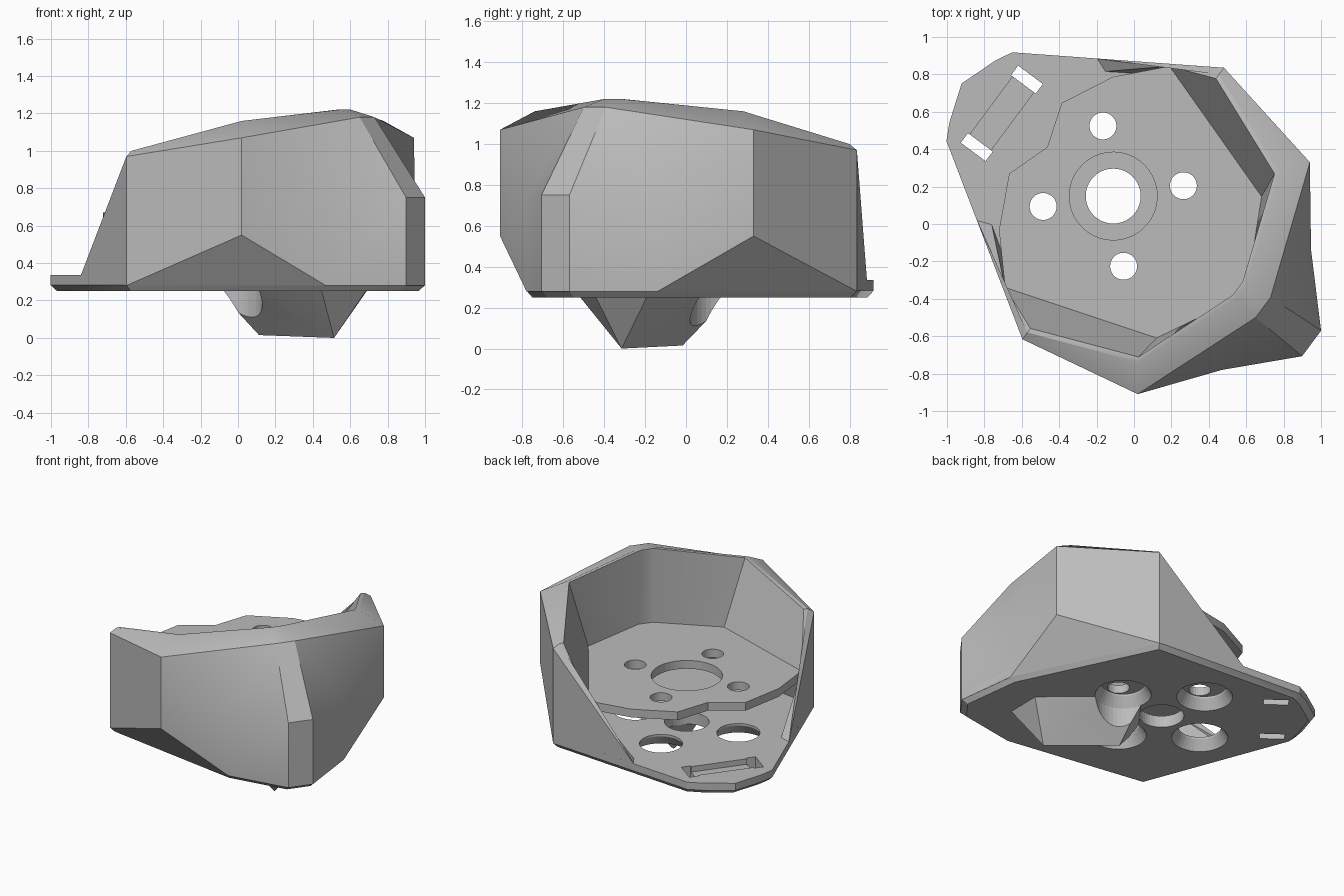
import bpy, bmesh, math
from mathutils import Matrix

cube = bpy.data.objects.get("Cube")
if cube:
    bpy.data.objects.remove(cube)

grey = bpy.data.materials.new("plain grey")
grey.use_nodes = True
grey.diffuse_color = (0.5, 0.5, 0.5, 1)
grey.node_tree.nodes["Principled BSDF"].inputs["Base Color"].default_value = (0.5, 0.5, 0.5, 1)

# The housing is symmetric about its own long axis, which is turned in plan
PLACE = Matrix.Translation((0.032, 0.043, 0)) @ Matrix.Rotation(math.radians(-36.6), 4, "Z")


def finish(bm, name, helper=False):
    bmesh.ops.remove_doubles(bm, verts=bm.verts[:], dist=0.0005)
    bmesh.ops.recalc_face_normals(bm, faces=bm.faces[:])
    bm.transform(PLACE)
    mesh = bpy.data.meshes.new(name)
    bm.to_mesh(mesh)
    bm.free()
    mesh.materials.append(grey)
    obj = bpy.data.objects.new(name, mesh)
    bpy.context.collection.objects.link(obj)
    obj.hide_render = helper
    obj.hide_set(helper)
    return obj


def loft(bm, rings):
    """Skin closed rings of points and cap both ends."""
    loops = [[bm.verts.new(p) for p in ring] for ring in rings]
    n = len(loops[0])
    for low, high in zip(loops, loops[1:]):
        for i in range(n):
            j = (i + 1) % n
            bm.faces.new((low[i], low[j], high[j], high[i]))
    bm.faces.new(loops[0][::-1])
    bm.faces.new(loops[-1])


def circle(x, y, r, z, n=40):
    return [(x + r * math.cos(a), y + r * math.sin(a), z)
            for a in (2 * math.pi * i / n for i in range(n))]


def box(bm, x, y, z, size):
    bmesh.ops.create_cube(bm, size=1, matrix=Matrix.Translation((x, y, z)) @ Matrix.Diagonal((*size, 1)))


def both_sides(half):
    """Close a half outline with its mirror image."""
    return half + [(x, -y) for x, y in reversed(half) if y > 0]


def cut(obj, cutters):
    for cutter in cutters:
        mod = obj.modifiers.new(cutter.name, "BOOLEAN")
        mod.operation = "DIFFERENCE"
        mod.solver = "EXACT"
        mod.object = cutter


# Shell corner points, one half only
foot, foot_in = (-0.70, 0.53, 0.32), (-0.62, 0.50, 0.32)
a_low, a_top = (-0.112, 0.904, 0.28), (-0.112, 0.904, 0.97)
a_rim, a_lip = (-0.112, 0.859, 1.0), (-0.112, 0.832, 1.0)
b_low, b_top = (0.558, 0.772, 0.55), (0.558, 0.772, 1.07)
b_rim, b_lip = (0.457, 0.635, 1.16), (0.443, 0.61, 1.16)
g_low, g_top = (0.842, 0.4, 0.28), (0.842, 0.4, 0.75)
c_low, c_top = (1.143, 0.085, 0.28), (1.143, 0.085, 0.75)
d_top, d_rim, d_lip = (0.82, 0.067, 1.18), (0.675, 0.05, 1.22), (0.65, 0.045, 1.22)
floor_a, floor_b, floor_c = (-0.351, 0.737, 0.67), (0.46, 0.471, 0.67), (0.68, 0.05, 0.67)
a_in, g_in, c_in = (-0.112, 0.83, 0.32), (0.78, 0.36, 0.32), (1.05, 0.07, 0.32)

outer_wall = [
    (a_low, a_top, foot), (a_low, b_low, b_top, a_top), (a_low, g_low, b_low),
    (b_low, g_low, g_top, b_top), (g_low, c_low, c_top, g_top),
    (b_top, g_top, d_top), (g_top, c_top, d_top),
]
rim = [
    (a_top, b_top, b_rim, a_rim), (b_top, d_top, d_rim, b_rim),
    (a_rim, b_rim, b_lip, a_lip), (b_rim, d_rim, d_lip, b_lip),
]
side_fin = [
    (a_top, a_rim, foot), (a_rim, a_lip, floor_a), (a_rim, floor_a, foot),
    (floor_a, foot_in, foot), (floor_a, a_in, foot_in),
]
inner_wall = [
    (a_lip, b_lip, floor_b, floor_a), (b_lip, d_lip, floor_c, floor_b),
    (floor_a, floor_b, g_in, a_in), (floor_b, floor_c, c_in, g_in),
]
underside = [
    (foot, foot_in, a_in, a_low), (a_low, a_in, g_in, g_low), (g_low, g_in, c_in, c_low),
]
# Nose strip, from the corner points to the symmetry plane
section = [c_low, c_top, d_top, d_rim, d_lip, floor_c, c_in, c_low]
nose = [(p, q, (q[0], 0, q[2]), (p[0], 0, p[2])) for p, q in zip(section, section[1:])]

bm = bmesh.new()
for face in outer_wall + rim + side_fin + inner_wall + underside + nose:
    for side in (1, -1):
        bm.faces.new([bm.verts.new((x, y * side, z)) for x, y, z in face])
shell = finish(bm, "shell")

# Base plate with a chamfered lower edge
outline = both_sides([(1.143, 0.085), (0.842, 0.4), (-0.112, 0.904),
                      (-1.07, 0.295), (-1.117, 0.204), (-1.188, 0)])
bm = bmesh.new()
loft(bm, [[(x * k, y * k, z) for x, y in outline] for k, z in ((0.965, 0.25), (1, 0.283), (1, 0.335))])
base = finish(bm, "base_plate")

# Raised deck inside the shell
deck_outline = both_sides([(0.68, 0.05), (0.46, 0.471), (-0.351, 0.737),
                           (-0.56, 0.51), (-0.696, 0.236), (-0.618, 0)])
bm = bmesh.new()
loft(bm, [[(x, y, z) for x, y in deck_outline] for z in (0.61, 0.67)])
deck = finish(bm, "deck")

# Keel-shaped boss under the base
keel = both_sides([(0.82, 0), (0.67, 0.21), (0.3, 0.24), (-0.04, 0.19)])
bm = bmesh.new()
for p in [(x, y, 0.26) for x, y in keel] + [(0.1, 0, 0.015), (0.6, 0, 0)]:
    bm.verts.new(p)
bmesh.ops.convex_hull(bm, input=bm.verts[:])
boss = finish(bm, "lower_boss")

# Hole pattern: one centre hole and four around it
CX, OFF = -0.178, 0.268
corners = [(CX + i * OFF, j * OFF) for i in (1, -1) for j in (1, -1)]

bm = bmesh.new()
loft(bm, [circle(CX, 0, 0.235, z) for z in (0.5, 0.8)])
for x, y in corners:
    loft(bm, [circle(x, y, 0.072, z) for z in (0.5, 0.8)])
deck_holes = finish(bm, "deck_hole_cutter", True)

bm = bmesh.new()
loft(bm, [circle(CX, 0, 0.147, z) for z in (-0.1, 0.4)])
for x, y in corners:
    loft(bm, [circle(x, y, r, z) for r, z in ((0.185, -0.1), (0.185, 0.25), (0.142, 0.32), (0.142, 0.4))])
base_holes = finish(bm, "base_hole_cutter", True)

# Strap slots and the shallow channel joining them
bm = bmesh.new()
for side in (1, -1):
    box(bm, -0.92, side * 0.225, 0.3, (0.165, 0.064, 0.3))
slots = finish(bm, "slot_cutter", True)
bm = bmesh.new()
box(bm, -0.92, 0, 0.35, (0.14, 0.42, 0.11))
channel = finish(bm, "channel_cutter", True)

cut(deck, [deck_holes])
cut(base, [base_holes, slots, channel])
cut(boss, [base_holes])

# Soft shading on the gentle bends, crisp edges elsewhere
for obj in bpy.context.selected_objects:
    obj.select_set(False)
for obj in (shell, base, deck, boss):
    obj.select_set(True)
bpy.context.view_layer.objects.active = shell
bpy.ops.object.shade_smooth_by_angle(angle=math.radians(30))
